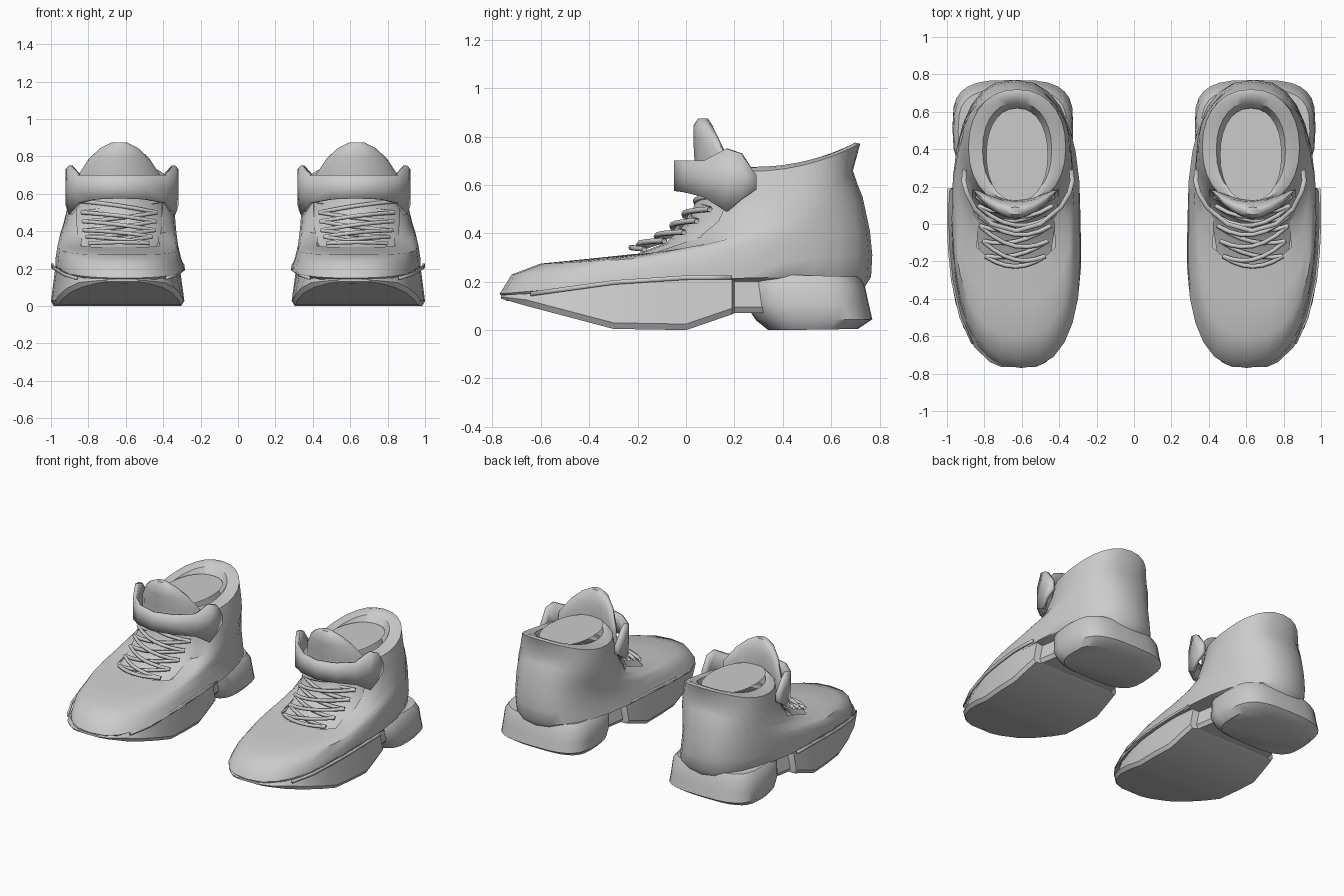
import bpy, math

cube = bpy.data.objects.get("Cube")
if cube:
    bpy.data.objects.remove(cube)

grey = bpy.data.materials.new("plain_grey")
grey.use_nodes = True
grey.diffuse_color = (0.6, 0.6, 0.6, 1)
grey.node_tree.nodes["Principled BSDF"].inputs["Base Color"].default_value = (0.6, 0.6, 0.6, 1)

SIDES = 28   # points around each ring
MID = 0.645  # centre line of one shoe


def finish(name, verts, faces, angle=40, thick=0.0):
    """Make a mirrored pair of one shoe part."""
    mesh = bpy.data.meshes.new(name)
    mesh.from_pydata(verts, [], faces)
    mesh.materials.append(grey)
    obj = bpy.data.objects.new(name, mesh)
    bpy.context.collection.objects.link(obj)
    bpy.ops.object.select_all(action='DESELECT')
    obj.select_set(True)
    bpy.context.view_layer.objects.active = obj
    bpy.ops.object.mode_set(mode='EDIT')
    bpy.ops.mesh.select_all(action='SELECT')
    bpy.ops.mesh.normals_make_consistent(inside=False)
    bpy.ops.object.mode_set(mode='OBJECT')
    bpy.ops.object.shade_smooth_by_angle(angle=math.radians(angle))
    if thick:
        solid = obj.modifiers.new("Thickness", 'SOLIDIFY')
        solid.thickness = thick
        solid.offset = 0
    mirror = obj.modifiers.new("Pair", 'MIRROR')
    mirror.use_axis[0] = True
    return obj


def power(v, e):
    return math.copysign(abs(v) ** e, v)


def ring(yf, zf, yb, zb, xin, xout, sag=0.0, n=2.5):
    """Rounded outline from front to back; starts at the front, then outward."""
    pts = []
    for i in range(SIDES):
        a = 2 * math.pi * i / SIDES
        t = (1 - power(math.cos(a), 2 / n)) / 2
        y = yf + (yb - yf) * t
        x = (xin + xout) / 2 + (xout - xin) / 2 * power(math.sin(a), 2 / n)
        x -= 0.035 * max(0, -y)
        z = zf + (zb - zf) * t ** 1.5 - sag * 4 * t * (1 - t)
        pts.append((x, y, z))
    return pts


def loft(rings, closed=True):
    n = len(rings[0])
    verts = [p for r in rings for p in r]
    faces = []
    for k in range(len(rings) - 1):
        for i in range(n if closed else n - 1):
            j = (i + 1) % n
            faces.append((k * n + i, k * n + j, (k + 1) * n + j, (k + 1) * n + i))
    return verts, faces


def along(points, x):
    """Piecewise linear lookup."""
    for (a, *va), (b, *vb) in zip(points, points[1:]):
        if x <= b:
            f = max(0, (x - a) / (b - a))
            return [p + (q - p) * f for p, q in zip(va, vb)]
    return list(points[-1][1:])


# Upper: sloping rings from the sole line to the rolled collar
upper = [
    ring(-0.74, 0.12, 0.74, 0.18, 0.315, 0.965, -0.07),
    ring(-0.77, 0.15, 0.765, 0.22, 0.285, 0.975, -0.03),
    ring(-0.72, 0.23, 0.77, 0.31, 0.305, 0.975),
    ring(-0.60, 0.275, 0.76, 0.41, 0.32, 0.965),
    ring(-0.40, 0.295, 0.745, 0.48, 0.325, 0.955),
    ring(-0.21, 0.315, 0.73, 0.55, 0.33, 0.94),
    ring(0.00, 0.38, 0.71, 0.60, 0.335, 0.925),
    ring(0.11, 0.53, 0.69, 0.66, 0.345, 0.905),
    ring(0.10, 0.68, 0.72, 0.77, 0.365, 0.885, 0.045, 2.2),
    ring(0.12, 0.70, 0.70, 0.775, 0.395, 0.85, 0.05, 2.2),
    ring(0.14, 0.69, 0.65, 0.75, 0.44, 0.81, 0.03, 2.2),
    ring(0.14, 0.60, 0.60, 0.64, 0.47, 0.78, 0, 2.2),
]
verts, faces = loft(upper)
# Open the throat for tongue and laces
open_columns = {0, 1, 2, SIDES - 1, SIDES - 2, SIDES - 3}
faces = [f for i, f in enumerate(faces)
         if not (i // SIDES in (5, 6) and i % SIDES in open_columns)]
faces.append(tuple(range(SIDES)))
finish("upper", verts, faces)

# Flat insole closing the collar
finish("insole", ring(0.12, 0.705, 0.62, 0.705, 0.46, 0.79, 0, 2.2), [tuple(range(SIDES))])

# Forefoot sole: wedge sections from toe to arch (y, top, bottom, inset)
sole_profile = [(-0.765, 0.145, 0.13, 0), (-0.66, 0.15, 0.10, 0), (-0.3, 0.20, 0.005, 0),
                (0.0, 0.22, 0.0, 0), (0.19, 0.22, 0.065, 0.01), (0.2, 0.21, 0.07, 0.05),
                (0.32, 0.21, 0.07, 0.06)]
sections = []
for y in (-0.765, -0.74, -0.66, -0.55, -0.42, -0.3, -0.15, 0, 0.1, 0.19, 0.2, 0.32):
    top, bottom, inset = along(sole_profile, y)
    half = 0.355 * (1 - min(1, abs(y / 0.775)) ** 2.6) ** 0.4 - inset
    half *= 1 - 0.04 * max(0, y)
    c = MID - 0.035 * max(0, -y)
    lip = min(0.025, (top - bottom) / 2)
    sections.append([(c - half + 0.025, y, top), (c - half, y, bottom + lip),
                     (c - half + 0.015, y, bottom), (c + half - 0.015, y, bottom),
                     (c + half, y, bottom + lip), (c + half - 0.025, y, top)])
verts, faces = loft(sections)
faces += [tuple(range(6)), tuple(range(len(verts) - 6, len(verts)))]
finish("forefoot_sole", verts, faces, 25)

# Raised rim around the side panel of the sole
for name, sign in (("inner_panel_rim", -1), ("outer_panel_rim", 1)):
    strip = []
    for y in (-0.64, -0.5, -0.3, -0.15, 0, 0.1, 0.19):
        top, bottom, inset = along(sole_profile, y)
        half = 0.35 * (1 - abs(y / 0.775) ** 2.6) ** 0.4
        x = MID - 0.035 * max(0, -y) + sign * half
        strip.append([(x, y, top - 0.012), (x, y, top + 0.006)])
    finish(name, *loft(strip, False), thick=0.012)

# Heel block with a flared foot
heel = [
    ring(0.34, 0.0, 0.71, 0.005, 0.36, 0.94, 0, 3.2),
    ring(0.29, 0.04, 0.77, 0.045, 0.325, 0.97, 0, 3.2),
    ring(0.25, 0.10, 0.755, 0.11, 0.325, 0.97, 0, 3.2),
    ring(0.25, 0.20, 0.74, 0.18, 0.33, 0.965, 0, 3.2),
    ring(0.27, 0.23, 0.72, 0.22, 0.36, 0.94, 0, 3.2),
]
verts, faces = loft(heel)
faces += [tuple(range(SIDES)), tuple(range(len(verts) - SIDES, len(verts)))]
finish("heel_block", verts, faces)

# Tongue: padded flap curved around the instep (y, z, half width, half thickness)
tongue = []
for y, z, w, d in ((-0.23, 0.30, 0.19, 0.01), (-0.07, 0.36, 0.22, 0.015),
                   (0.03, 0.45, 0.23, 0.02), (0.08, 0.56, 0.23, 0.03),
                   (0.08, 0.70, 0.22, 0.045), (0.075, 0.79, 0.16, 0.045),
                   (0.07, 0.845, 0.10, 0.04), (0.07, 0.875, 0.04, 0.02)):
    loop = []
    for i in range(16):
        a = 2 * math.pi * i / 16
        dx = w * math.cos(a)
        loop.append((MID - 0.01 + dx, y + 2 * dx * dx + d * math.sin(a), z))
    tongue.append(loop)
verts, faces = loft(tongue)
faces += [tuple(range(16)), tuple(range(len(verts) - 16, len(verts)))]
finish("tongue", verts, faces, 50)

# Ankle strap with raised ears at both ends (x, y, low, high)
strap = [[(x, y, low), (x, y, (low + high) / 2), (x, y, high)] for x, y, low, high in (
    (0.335, 0.29, 0.58, 0.64), (0.33, 0.23, 0.54, 0.73), (0.345, 0.17, 0.49, 0.75),
    (0.39, 0.09, 0.55, 0.70), (0.5, 0.0, 0.57, 0.70), (0.63, -0.037, 0.575, 0.70),
    (0.76, 0.0, 0.57, 0.70), (0.85, 0.08, 0.55, 0.70), (0.895, 0.17, 0.49, 0.75),
    (0.91, 0.23, 0.54, 0.73), (0.905, 0.29, 0.58, 0.64))]
finish("ankle_strap", *loft(strap, False), thick=0.025)

# Laces: crossing cords up the throat
lace_line = [(0, -0.215, 0.335, 0.16), (2, -0.07, 0.405, 0.19),
             (4, 0.03, 0.50, 0.2), (5, 0.075, 0.56, 0.21)]
cord = bpy.data.curves.new("laces", 'CURVE')
cord.dimensions = '3D'
cord.bevel_depth = 0.012
cord.bevel_resolution = 1
cord.materials.append(grey)


def add_lace(side, lean, start, rise):
    spline = cord.splines.new('POLY')
    spline.points.add(6)
    for k, point in enumerate(spline.points):
        u = k / 6
        y, z, w = along(lace_line, start + rise * u)
        dx = lean * (2 * u - 1) * w
        lift = 0.012 * lean * math.sin(math.pi * u)
        point.co = (side * (MID - 0.01 + dx), y + 1.7 * dx * dx - lift, z + lift / 2, 1)


for side in (-1, 1):
    add_lace(side, 1, 0, 0)
    for row in range(5):
        for lean in (-1, 1):
            add_lace(side, lean, row, 1)
bpy.context.collection.objects.link(bpy.data.objects.new("laces", cord))
